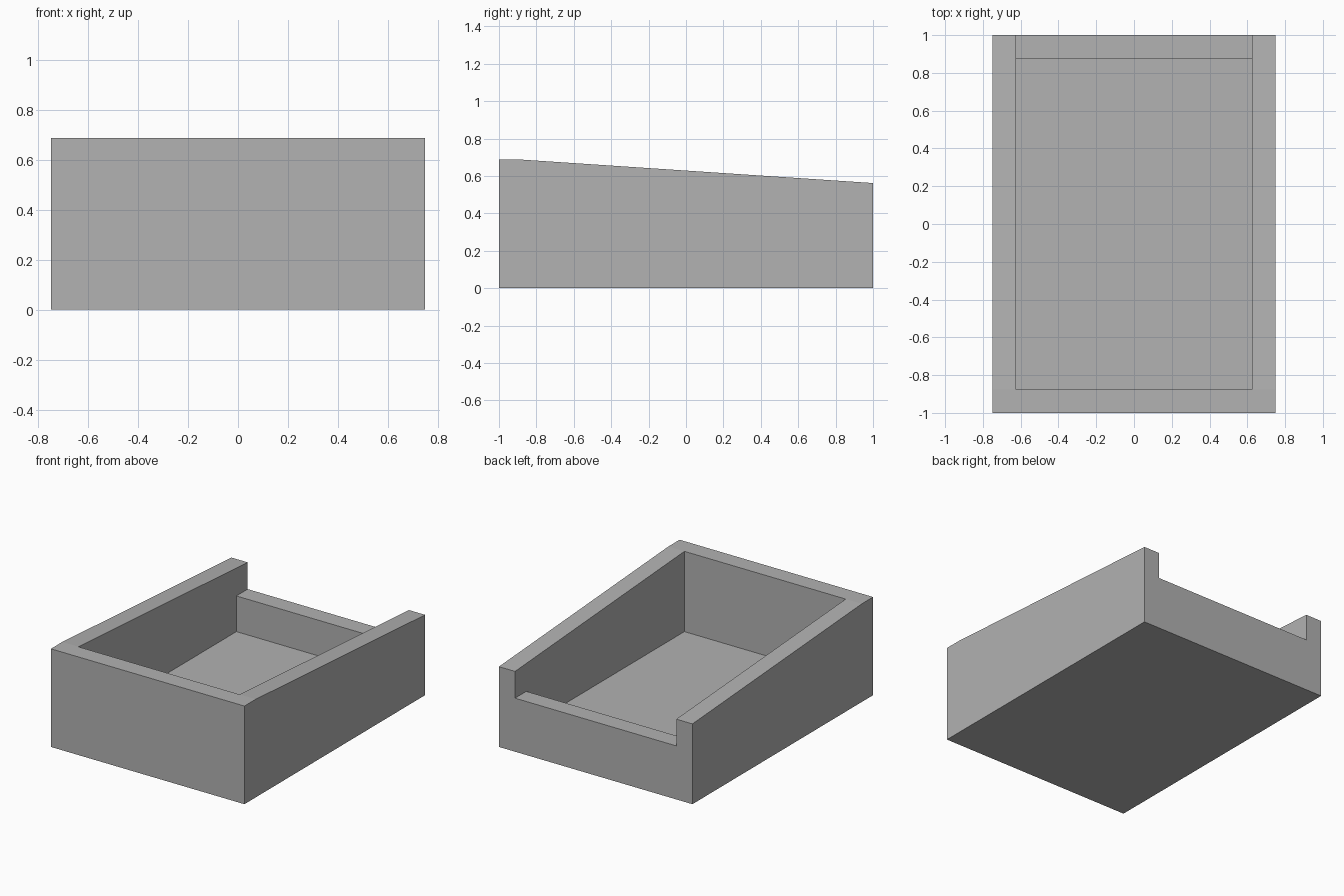
import bpy
import bmesh

default = bpy.data.objects.get("Cube")
if default:
    bpy.data.objects.remove(default, do_unlink=True)

WALL = 0.125
HALF_W, HALF_L = 0.75, 1.0
FRONT_H, BACK_H, LIP_H = 0.6875, 0.5625, 0.375

grey = bpy.data.materials.new("plain grey")
grey.use_nodes = True
colour = (0.445, 0.445, 0.445, 1)
grey.diffuse_color = colour
for node in grey.node_tree.nodes:
    if node.type == 'BSDF_PRINCIPLED':
        node.inputs["Base Color"].default_value = colour


def extrude_side_profile(name, profile, half_width):
    """Sweep a (y, z) outline across x, symmetric about x = 0."""
    bm = bmesh.new()
    face = bm.faces.new([bm.verts.new((-half_width, y, z)) for y, z in profile])
    swept = bmesh.ops.extrude_face_region(bm, geom=[face])["geom"]
    verts = [v for v in swept if isinstance(v, bmesh.types.BMVert)]
    bmesh.ops.translate(bm, verts=verts, vec=(2 * half_width, 0, 0))
    bmesh.ops.recalc_face_normals(bm, faces=bm.faces)
    mesh = bpy.data.meshes.new(name)
    bm.to_mesh(mesh)
    bm.free()
    mesh.materials.append(grey)
    obj = bpy.data.objects.new(name, mesh)
    bpy.context.scene.collection.objects.link(obj)
    return obj


# Solid body: level front rim, then sides sloping down to the back
inner = HALF_L - WALL
body = extrude_side_profile("sloped_tray", [
    (-HALF_L, 0), (HALF_L, 0), (HALF_L, BACK_H),
    (-inner, FRONT_H), (-HALF_L, FRONT_H)], HALF_W)

# Pocket with a raised step that also opens the top of the back wall
cutter = extrude_side_profile("pocket_cutter", [
    (-inner, WALL), (inner, WALL), (inner, LIP_H),
    (HALF_L + 0.2, LIP_H), (HALF_L + 0.2, 1), (-inner, 1)], HALF_W - WALL)
cutter.hide_render = True

cut = body.modifiers.new("pocket", 'BOOLEAN')
cut.operation = 'DIFFERENCE'
cut.solver = 'EXACT'
cut.object = cutter

# Apply the cut and drop the cutter
bpy.context.view_layer.update()
graph = bpy.context.evaluated_depsgraph_get()
result = bpy.data.meshes.new_from_object(body.evaluated_get(graph))
body.modifiers.clear()
body.data = result
bpy.data.objects.remove(cutter, do_unlink=True)
